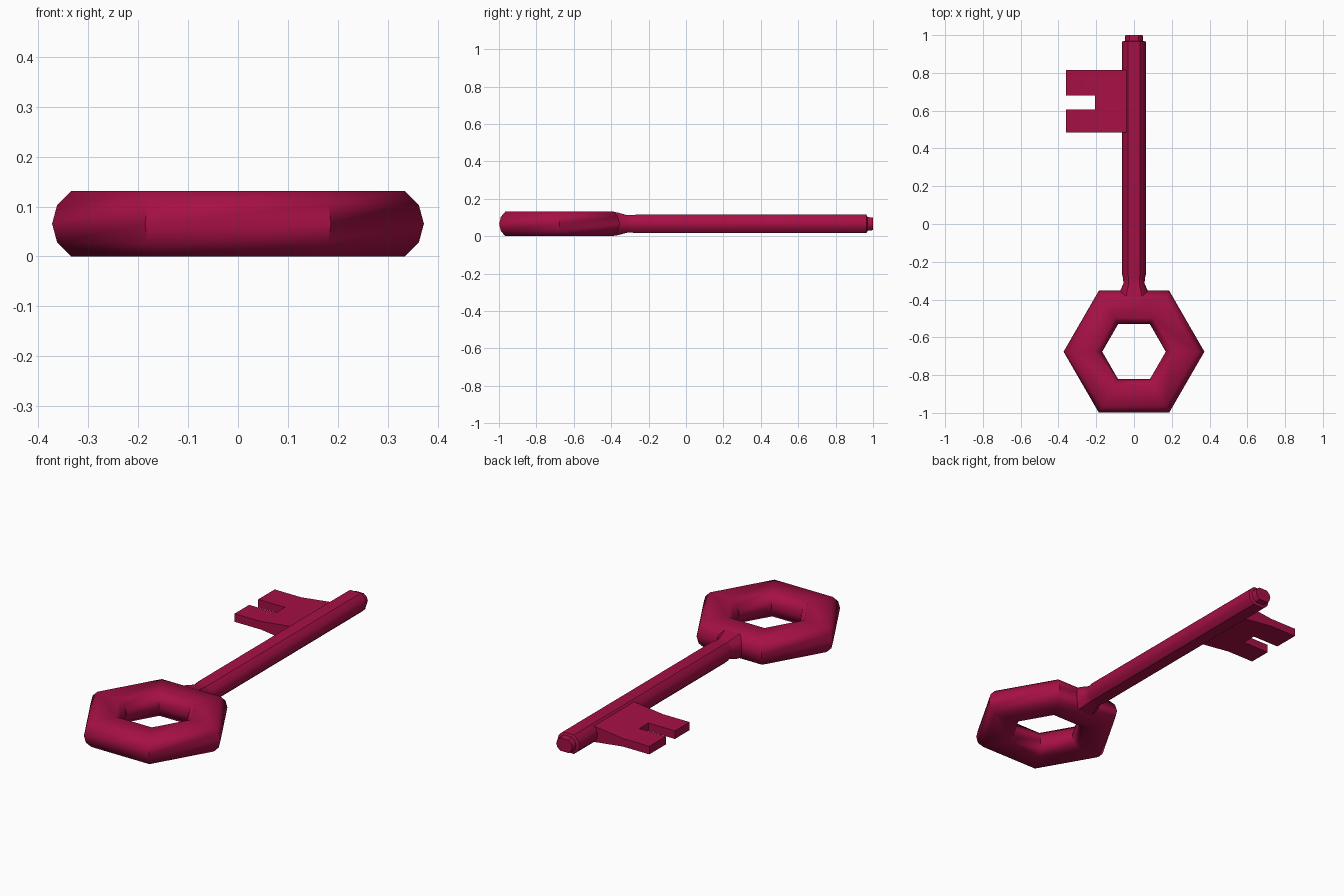
import bpy, bmesh, math

if "Cube" in bpy.data.objects:
    bpy.data.objects.remove(bpy.data.objects["Cube"])

ZC = 0.0655          # mid height of the whole key
RING_Y = -0.676      # centre of the hexagonal handle

mat = bpy.data.materials.new("crimson")
mat.diffuse_color = (0.38, 0.005, 0.06, 1)
mat.use_nodes = True
mat.node_tree.nodes["Principled BSDF"].inputs["Base Color"].default_value = mat.diffuse_color


def finish(bm, name, angle):
    bmesh.ops.recalc_face_normals(bm, faces=bm.faces)
    me = bpy.data.meshes.new(name)
    bm.to_mesh(me)
    bm.free()
    ob = bpy.data.objects.new(name, me)
    bpy.context.collection.objects.link(ob)
    me.materials.append(mat)
    bpy.ops.object.select_all(action='DESELECT')
    ob.select_set(True)
    bpy.context.view_layer.objects.active = ob
    bpy.ops.object.shade_smooth_by_angle(angle=math.radians(angle))


def bridge(bm, a, b):
    n = len(a)
    for i in range(n):
        j = (i + 1) % n
        bm.faces.new((a[i], a[j], b[j], b[i]))


# 12-sided section without its top and bottom points, giving flat top and bottom
ANGLES = [math.radians(a) for a in range(0, 360, 30) if a not in (90, 270)]

# Handle: flattened tube swept round a hexagon
bm = bmesh.new()
R = 0.0757
loops = []
for k in range(6):
    t = math.radians(60 * k)
    loop = []
    for a in ANGLES:
        centre = 0.297 if math.cos(a) > 0 else 0.244
        r = centre + R * math.cos(a)
        loop.append(bm.verts.new((r * math.cos(t), RING_Y + r * math.sin(t), ZC + R * math.sin(a))))
    loops.append(loop)
for k in range(6):
    bridge(bm, loops[k], loops[(k + 1) % 6])
finish(bm, "handle_ring", 50)

# Shaft: flared neck, straight rod and stepped tip (y, half width, half height)
STATIONS = [(-0.40, 0.088, 0.064), (-0.37, 0.08, 0.062), (-0.315, 0.056, 0.047),
            (-0.285, 0.058, 0.047), (-0.265, 0.0635, 0.0495), (0.965, 0.0635, 0.0495),
            (0.97, 0.048, 0.037), (1.0, 0.046, 0.033)]
bm = bmesh.new()
loops = [[bm.verts.new((w * math.cos(a), y, ZC + h * math.sin(a) / math.sin(math.pi / 3)))
          for a in ANGLES] for y, w, h in STATIONS]
for a, b in zip(loops, loops[1:]):
    bridge(bm, a, b)
bm.faces.new(loops[0])
bm.faces.new(loops[-1])
finish(bm, "shaft", 40)

# Bit: notched plate that thickens towards the shaft (x, half thickness)
COLS = [(-0.36, 0.021), (-0.207, 0.021), (-0.035, 0.042)]
ROWS = [0.485, 0.605, 0.68, 0.815]
bm = bmesh.new()
grid = {s: [[bm.verts.new((x, y, ZC + s * h)) for y in ROWS] for x, h in COLS] for s in (1, -1)}
for s in (1, -1):
    for i in range(2):
        for j in range(3):
            if (i, j) != (0, 1):   # leave the notch open
                g = grid[s]
                bm.faces.new((g[i][j], g[i + 1][j], g[i + 1][j + 1], g[i][j + 1]))
# Side walls between the open borders of the two sheets
edges = [e for e in bm.edges if e.is_boundary]
bmesh.ops.bridge_loops(bm, edges=edges)
finish(bm, "key_bit", 30)
